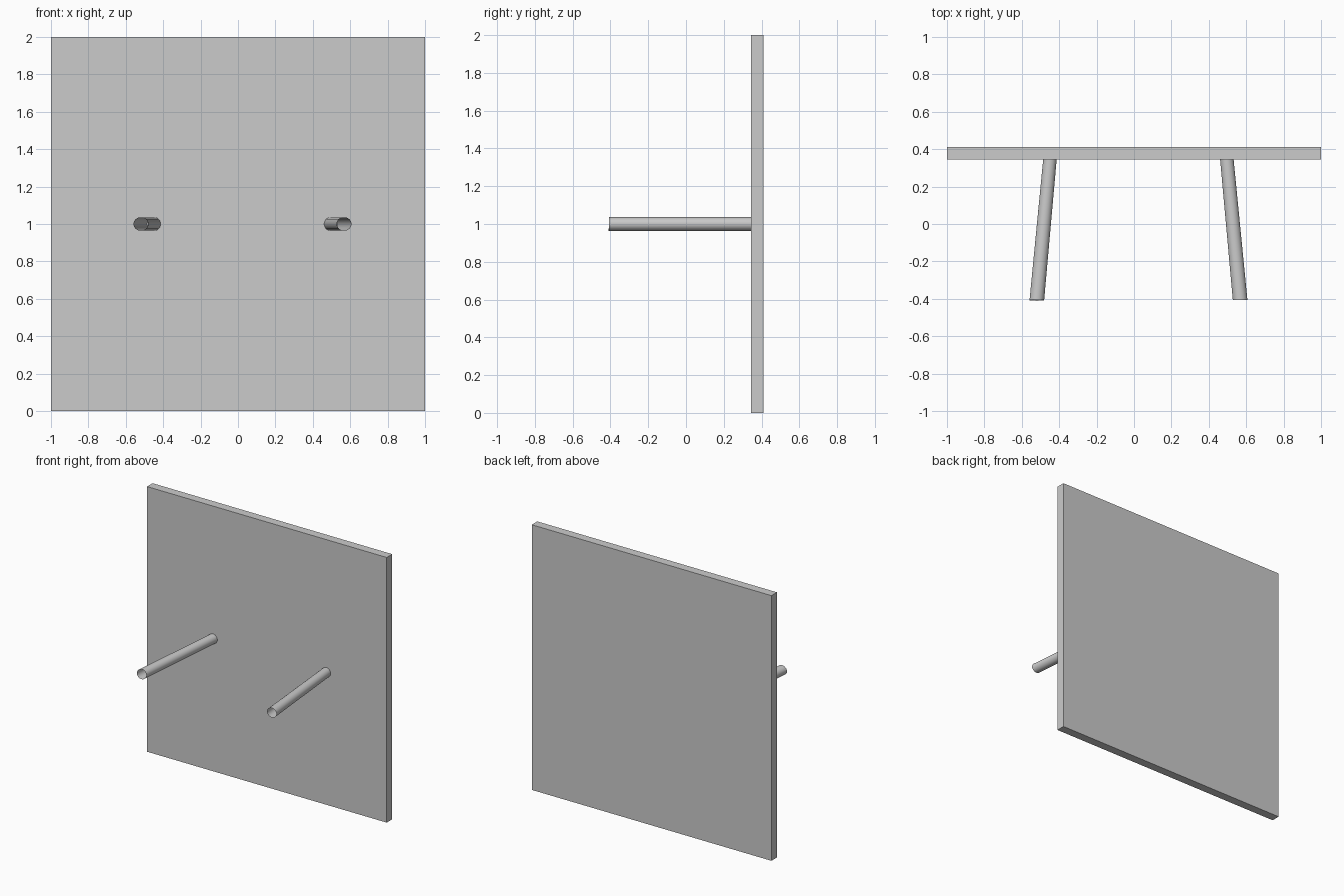
import bpy, bmesh
from math import sin, cos, pi

if "Cube" in bpy.data.objects:
    bpy.data.objects.remove(bpy.data.objects["Cube"])

# Square panel standing at the back
bpy.ops.mesh.primitive_cube_add(size=1, location=(0, 0.377, 1))
panel = bpy.context.object
panel.name = "panel"
panel.scale = (2, 0.066, 2)
bpy.ops.object.transform_apply(location=False, rotation=False, scale=True)


# Open round tube lofted between two upright rings (cut parallel to the panel)
def tube(name, front_x, back_x, slant=0.0, sides=32):
    bm = bmesh.new()
    rings = []
    for x, y, rx, s in ((front_x, -0.407, 0.039, slant), (back_x, 0.346, 0.036, 0.0)):
        ring = []
        for i in range(sides):
            a = 2 * pi * i / sides
            ring.append(bm.verts.new((x + rx * cos(a), y + s * sin(a), 1 + 0.036 * sin(a))))
        rings.append(ring)
    for i in range(sides):
        j = (i + 1) % sides
        face = bm.faces.new((rings[0][i], rings[0][j], rings[1][j], rings[1][i]))
        face.smooth = True
    bm.normal_update()
    # Make the outside the front side
    f = bm.faces[:][0]
    if f.normal.x < 0:
        bmesh.ops.reverse_faces(bm, faces=bm.faces[:])
    mesh = bpy.data.meshes.new(name)
    bm.to_mesh(mesh)
    bm.free()
    bpy.context.collection.objects.link(bpy.data.objects.new(name, mesh))


# Two bars that splay outward toward the front
tube("left_bar", -0.519, -0.449, slant=0.003)
tube("right_bar", 0.567, 0.496)
